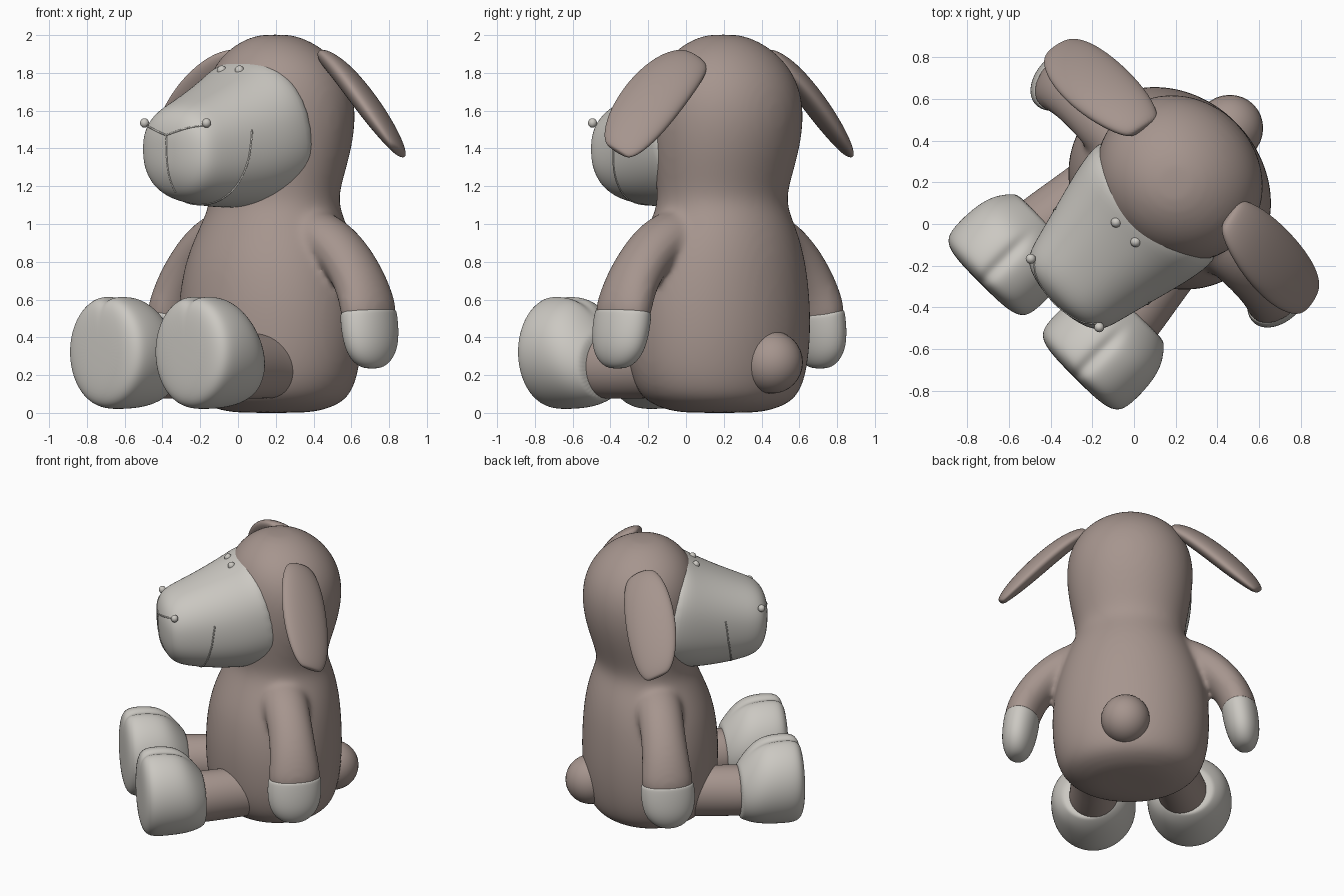
import bpy, bmesh, math
from mathutils import Vector

if "Cube" in bpy.data.objects:
    bpy.data.objects.remove(bpy.data.objects["Cube"])

TURN = -math.pi / 4          # the toy sits facing the -x -y diagonal


def material(name, rgb):
    m = bpy.data.materials.new(name)
    m.diffuse_color = (*rgb, 1)
    m.use_nodes = True
    m.node_tree.nodes["Principled BSDF"].inputs["Base Color"].default_value = m.diffuse_color
    return m


BROWN = material("warm brown plush", (0.38, 0.30, 0.27))
GREY = material("pale grey plush", (0.60, 0.58, 0.54))


def finish(name, bm, mat, subdiv=2):
    bmesh.ops.recalc_face_normals(bm, faces=bm.faces)
    me = bpy.data.meshes.new(name)
    bm.to_mesh(me)
    bm.free()
    me.materials.append(mat)
    for p in me.polygons:
        p.use_smooth = True
    ob = bpy.data.objects.new(name, me)
    bpy.context.collection.objects.link(ob)
    ob.rotation_euler.z = TURN
    if subdiv:
        mod = ob.modifiers.new("smooth", 'SUBSURF')
        mod.levels = mod.render_levels = subdiv
    return ob


def loft(name, mat, *skins):
    """Skin one or more lists of point rings into one object, with capped ends."""
    bm = bmesh.new()
    for rings in skins:
        vs = [[bm.verts.new(p) for p in r] for r in rings]
        n = len(rings[0])
        for a, b in zip(vs, vs[1:]):
            for j in range(n):
                k = (j + 1) % n
                bm.faces.new((a[j], a[k], b[k], b[j]))
        bm.faces.new(vs[0])
        bm.faces.new(vs[-1])
    return finish(name, bm, mat)


def angles(n):
    return [2 * math.pi * j / n for j in range(n)]


def ball(name, loc, size, mat, seg=24):
    bm = bmesh.new()
    bmesh.ops.create_uvsphere(bm, u_segments=seg, v_segments=seg // 2, radius=1)
    for v in bm.verts:
        v.co = Vector(loc) + Vector([c * s for c, s in zip(v.co, size)])
    return finish(name, bm, mat, 0)


def limb(path, s, wide=(0, 1, 0), n=24):
    """Rings of an elliptic tube: (x, y, z, thickness, width) with a width direction."""
    rings, wide = [], Vector(wide)
    for i, (x, y, z, t, w) in enumerate(path):
        a, b = path[max(i - 1, 0)], path[min(i + 1, len(path) - 1)]
        d = Vector((b[0] - a[0], 0, b[2] - a[2])).normalized()
        thin = wide.cross(d).normalized()
        ring = []
        for q in angles(n):
            p = Vector((x, y, z)) + thin * t * math.cos(q) + wide * w * math.sin(q)
            ring.append((s * p.x, p.y, p.z))
        rings.append(ring)
    return rings


# torso and head: z, centre y, half width, half depth
torso = [(0.0, .25, .15, .13), (.006, .25, .27, .23), (.05, .25, .40, .35),
         (.12, .245, .47, .405), (.25, .24, .512, .44), (.42, .242, .526, .453),
         (.6, .242, .522, .451), (.8, .25, .487, .43), (.95, .265, .43, .385),
         (1.05, .27, .38, .345), (1.12, .27, .362, .325), (1.2, .275, .37, .333),
         (1.35, .295, .402, .362), (1.5, .31, .421, .382), (1.65, .31, .42, .384),
         (1.78, .30, .382, .354), (1.88, .29, .313, .29), (1.95, .285, .222, .21),
         (1.995, .28, .12, .12), (2.003, .28, .05, .05)]
arm = [(.20, .24, .93, .17, .18), (.34, .25, .94, .145, .16), (.46, .25, .90, .132, .15),
       (.58, .255, .80, .126, .15), (.67, .255, .68, .122, .16), (.716, .255, .57, .12, .174),
       (.726, .253, .52, .118, .176), (.738, .25, .44, .09, .14), (.745, .25, .38, .05, .08)]
hand = [(.722, .253, .54, .09, .14), (.722, .253, .54, .115, .172), (.724, .253, .525, .119, .179),
        (.738, .25, .44, .118, .184), (.753, .248, .34, .107, .169), (.758, .245, .275, .08, .126),
        (.758, .245, .243, .05, .075), (.758, .245, .235, .02, .03)]
body = loft("body_head_and_arms", BROWN,
            [[(rx * math.cos(q), cy + ry * math.sin(q), z) for q in angles(32)]
             for z, cy, rx, ry in torso],
            *[limb(arm, s) for s in (-1, 1)])
# melt the shoulders into the torso
melt = body.modifiers.new("melt", 'REMESH')
melt.mode, melt.voxel_size, melt.use_smooth_shade = 'VOXEL', .018, True
soft = body.modifiers.new("soften", 'SMOOTH')
soft.factor, soft.iterations = .5, 14

# muzzle: y at top, y at bottom, top z, bottom z, half width
muzzle = [(.14, .31, 1.85, 1.17, .385), (.04, .19, 1.885, 1.105, .40),
          (-.05, .02, 1.825, 1.085, .377), (-.20, -.15, 1.745, 1.085, .333),
          (-.35, -.33, 1.675, 1.105, .29), (-.455, -.44, 1.63, 1.135, .262),
          (-.51, -.49, 1.58, 1.19, .22), (-.535, -.525, 1.51, 1.27, .12),
          (-.54, -.535, 1.44, 1.35, .04)]


def power(v, e):
    return math.copysign(abs(v) ** e, v)


rings = []
for yt, yb, zt, zb, w in muzzle:
    ring = []
    for q in angles(32):
        c, s = power(math.cos(q), .88), power(math.sin(q), .88)
        ring.append((w * c, (yt + yb) / 2 + (yt - yb) / 2 * s, (zt + zb) / 2 + (zt - zb) / 2 * s))
    rings.append(ring)
face = loft("muzzle", GREY, rings)
bpy.context.view_layer.update()
face_eval = face.evaluated_get(bpy.context.evaluated_depsgraph_get())


def seam(name, pts, steps=6):
    """Thin stitched line laid on the muzzle surface."""
    line = []
    for a, b in zip(pts, pts[1:]):
        line += [Vector(a).lerp(Vector(b), k / steps) for k in range(steps)]
    line.append(Vector(pts[-1]))
    cu = bpy.data.curves.new(name, 'CURVE')
    cu.dimensions = '3D'
    cu.bevel_depth = .005
    cu.bevel_resolution = 1
    sp = cu.splines.new('POLY')
    sp.points.add(len(line) - 1)
    for p, co in zip(sp.points, line):
        p.co = (*face_eval.closest_point_on_mesh(co)[1], 1)
    cu.materials.append(GREY)
    ob = bpy.data.objects.new(name, cu)
    bpy.context.collection.objects.link(ob)
    ob.rotation_euler.z = TURN


# nose and mouth stitching
seam("nose_seam", [(-.235, -.47, 1.53), (0, -.53, 1.47), (.235, -.47, 1.53)])
seam("lip_seam", [(0, -.54, 1.47), (0, -.54, 1.3), (0, -.5, 1.14)])
smile = [(.315, -.21, 1.5), (.31, -.23, 1.35), (.27, -.26, 1.2), (.15, -.28, 1.11)]
seam("mouth_seam", smile + [(0, -.29, 1.09)] + [(-x, y, z) for x, y, z in smile[::-1]])

# tail
ball("tail", (0, .642, .268), (.162, .168, .166), BROWN, 32)

ear = [(.285, .36, 1.875, .025, .07), (.31, .36, 1.87, .042, .11), (.41, .355, 1.815, .058, .155),
       (.555, .345, 1.70, .064, .18), (.70, .34, 1.56, .06, .175), (.805, .34, 1.45, .044, .14),
       (.85, .34, 1.395, .028, .095), (.86, .34, 1.383, .016, .06)]
# foot: y, centre z, half width, half height
foot = [(-.29, .25, .165, .17), (-.305, .255, .19, .19), (-.37, .285, .245, .245),
        (-.45, .315, .272, .29), (-.55, .322, .281, .302), (-.64, .322, .278, .302),
        (-.69, .322, .258, .285), (-.716, .322, .20, .23), (-.723, .322, .09, .11)]
# leg: centre x, y, half width, half height
leg = [(.25, .12, .155, .17), (.255, 0, .155, .17), (.275, -.15, .16, .174),
       (.295, -.31, .166, .174), (.295, -.33, .165, .17)]

for s, side in ((-1, "right"), (1, "left")):
    # grey hands over the arm ends, and tilted ears
    loft("hand_" + side, GREY, limb(hand, s))
    loft("ear_" + side, BROWN, limb(ear, s, (-.2, .86, -.46)))
    # legs and cleft feet
    loft("leg_" + side, BROWN, [[(s * x + rx * math.cos(q), y, .247 + rz * math.sin(q))
                                 for q in angles(24)] for x, y, rx, rz in leg])
    rings = []
    for y, z, rx, rz in foot:
        ring = []
        for q in angles(48):
            cleft = .10 * math.exp(-((q - math.pi / 2) / .1) ** 2) if y < -.43 else 0
            ring.append((s * .32 + rx * math.cos(q), y, z + rz * math.sin(q) * (1 - cleft)))
        rings.append(ring)
    loft("foot_" + side, GREY, rings)
    # eyes and nostril beads
    ball("eye_" + side, (s * .066, -.055, 1.812), (.025, .025, .027), GREY)
    ball("nostril_" + side, (s * .232, -.468, 1.535), (.024, .024, .025), GREY, 16)
